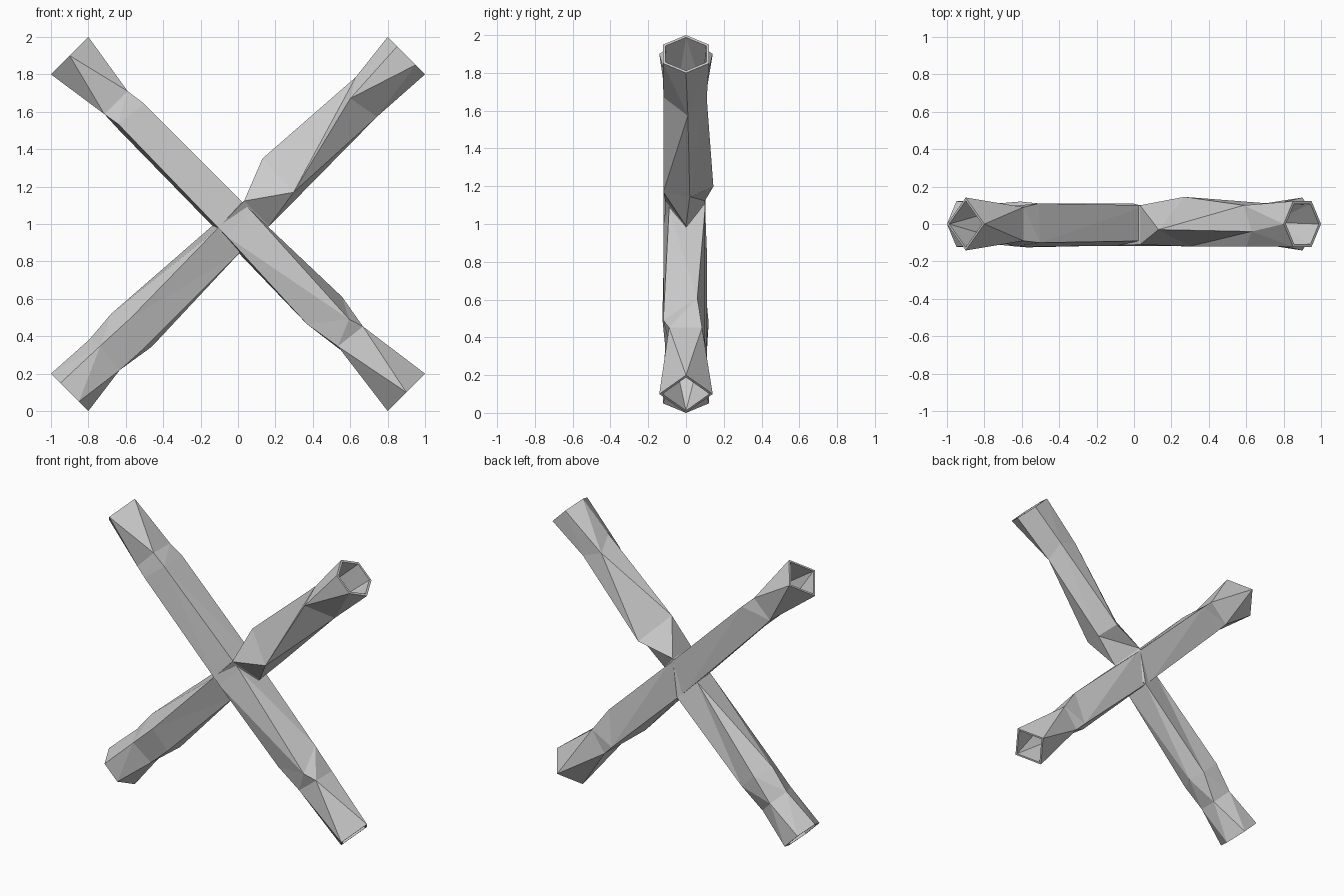
import bpy, bmesh, math
from mathutils import Vector

if "Cube" in bpy.data.objects:
    bpy.data.objects.remove(bpy.data.objects["Cube"])

R = math.sqrt(0.5)
END = 1.8 * R          # distance from the crossing to each open end
RAD = 0.2 * R          # end radius


def end_ring(t, pts):
    return [(t, p, y) for p, y in pts]


def zipper(bm, a, b):
    """Join two rings of (angle, vert) with different counts using triangles."""
    i = j = 0
    na, nb = len(a), len(b)
    ang = lambda r, k: r[k % len(r)][0] + 2 * math.pi * (k // len(r))
    while i < na or j < nb:
        va, vb = a[i % na][1], b[j % nb][1]
        if j >= nb or (i < na and ang(a, i + 1) <= ang(b, j + 1)):
            bm.faces.new((va, a[(i + 1) % na][1], vb))
            i += 1
        else:
            bm.faces.new((va, b[(j + 1) % nb][1], vb))
            j += 1


def make_bar(name, rings, axis, side):
    bm = bmesh.new()

    def shell(scale):
        out = []
        for ring in rings:
            items = []
            for t, p, y in ring:
                co = axis * t + side * p * scale + Vector((0, y * scale, 1))
                items.append((math.atan2(y, p) % (2 * math.pi), bm.verts.new(co)))
            out.append(sorted(items, key=lambda k: k[0]))
        for a, b in zip(out, out[1:]):
            zipper(bm, a, b)
        return out

    outer, inner = shell(1.0), shell(0.88)
    # thin flat rims at both open ends
    for k in (0, -1):
        zipper(bm, outer[k], inner[k])
    bmesh.ops.recalc_face_normals(bm, faces=bm.faces)
    me = bpy.data.meshes.new(name)
    bm.to_mesh(me)
    bm.free()
    ob = bpy.data.objects.new(name, me)
    bpy.context.collection.objects.link(ob)
    return ob


hexagon = [(RAD, 0), (0.07, 0.122), (-0.07, 0.122),
           (-RAD, 0), (-0.07, -0.122), (0.07, -0.122)]
diamond = [(RAD, 0), (0, RAD), (-RAD, 0), (0, -RAD)]

# bar rising to the right: six-sided ends, uneven facets between
make_bar("rising_bar", [
    end_ring(-END, hexagon),
    [(-1.0, 0.125, 0.02), (-0.98, 0.06, -0.11), (-1.0, -0.105, -0.06),
     (-1.0, -0.1, 0.06), (-1.0, 0.03, 0.11)],
    [(-0.82, 0.14, 0.01), (-0.76, 0.05, -0.125), (-0.82, -0.115, -0.07),
     (-0.79, -0.138, 0.02), (-0.8, -0.08, 0.11), (-0.8, 0.06, 0.12)],
    [(-0.1, 0.09, 0.07), (-0.1, 0.06, -0.115), (-0.1, -0.115, -0.05),
     (-0.1, -0.09, 0.11)],
    [(0.11, 0.064, 0.1), (0.11, 0.064, -0.11), (0.11, -0.125, 0.0)],
    [(0.34, 0.155, -0.03), (0.33, -0.09, -0.12), (0.33, -0.125, 0.02),
     (0.33, -0.05, 0.145)],
    [(0.92, 0.09, 0.1), (1.0, 0.11, -0.04), (0.9, 0.05, -0.12),
     (0.93, -0.12, 0.01), (0.98, -0.04, 0.11)],
    end_ring(END, hexagon),
], Vector((R, 0, R)), Vector((-R, 0, R)))

# bar falling to the right: four-sided ends, squarer middle
make_bar("falling_bar", [
    end_ring(-END, diamond),
    [(-0.92, 0.085, -0.09), (-0.92, -0.09, -0.095),
     (-0.92, -0.09, 0.09), (-0.92, 0.085, 0.09)],
    [(-0.81, 0.1, -0.1), (-0.83, -0.075, -0.12),
     (-0.8, -0.095, 0.09), (-0.81, 0.09, 0.11)],
    [(0.0, 0.1, -0.09), (0.0, -0.09, -0.118),
     (0.0, -0.105, 0.1), (0.0, 0.1, 0.1)],
    [(0.78, 0.06, -0.12), (0.64, -0.118, -0.08),
     (0.8, -0.085, 0.1), (0.67, 0.118, 0.06)],
    [(0.86, 0.085, -0.09), (0.84, -0.085, -0.085),
     (0.89, -0.085, 0.09), (0.86, 0.085, 0.085)],
    end_ring(END, diamond),
], Vector((R, 0, -R)), Vector((R, 0, R)))
